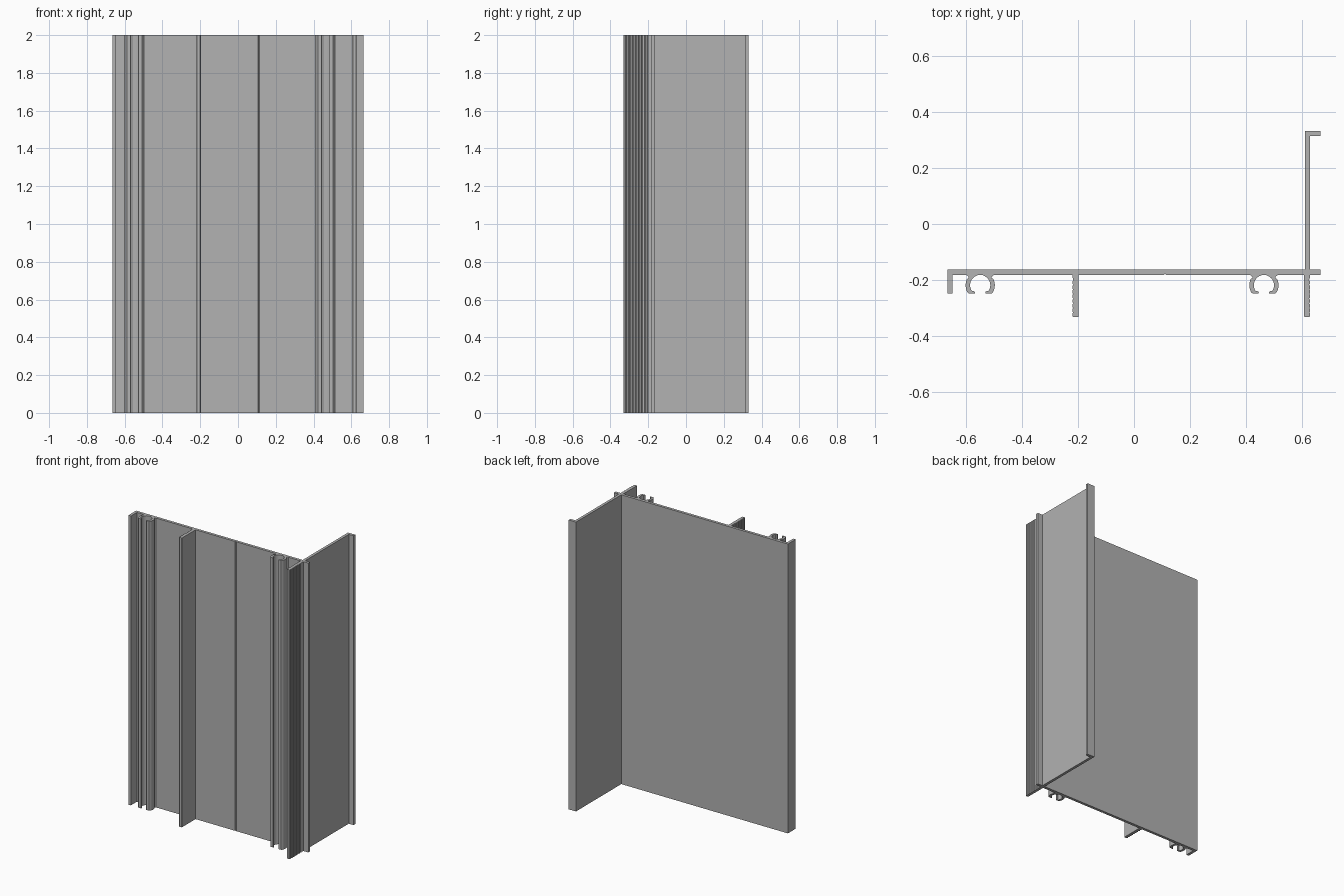
import bpy, bmesh
from math import sin, cos, radians

cube = bpy.data.objects.get("Cube")
if cube:
    bpy.data.objects.remove(cube)

LENGTH = 2.0
BACK, FRONT = -0.163, -0.182      # faces of the main plate
EDGE, DEPTH = 0.665, 0.332        # outer half sizes
LIP = -0.248                      # front limit of lip and screw channels

metal = bpy.data.materials.new("aluminium grey")
metal.use_nodes = True
grey = (0.445, 0.445, 0.445, 1)
metal.diffuse_color = grey
metal.node_tree.nodes["Principled BSDF"].inputs["Base Color"].default_value = grey


def extrude(name, outlines):
    """Extrude closed xy outlines up to the full length."""
    bm = bmesh.new()
    for pts in outlines:
        base = bm.faces.new([bm.verts.new((x, y, 0)) for x, y in pts])
        top = bmesh.ops.extrude_face_region(bm, geom=[base], use_keep_orig=True)["geom"]
        bmesh.ops.translate(bm, vec=(0, 0, LENGTH),
                            verts=[v for v in top if isinstance(v, bmesh.types.BMVert)])
    bmesh.ops.recalc_face_normals(bm, faces=bm.faces)
    mesh = bpy.data.meshes.new(name)
    bm.to_mesh(mesh)
    bm.free()
    mesh.materials.append(metal)
    mesh.shade_smooth()
    mesh.set_sharp_from_angle(angle=radians(28))
    obj = bpy.data.objects.new(name, mesh)
    bpy.context.collection.objects.link(obj)


def arc(cy, r, start, end, steps):
    angles = [radians(start + (end - start) * i / steps) for i in range(steps + 1)]
    return [(r * cos(a), cy + r * sin(a)) for a in angles]


# Main plate with end lip and a shallow marking groove
GROOVE = 0.11
extrude("main_plate", [[
    (-EDGE, BACK), (-EDGE, LIP), (-EDGE + 0.019, LIP), (-EDGE + 0.019, FRONT),
    (GROOVE - 0.005, FRONT), (GROOVE, FRONT + 0.005), (GROOVE + 0.005, FRONT),
    (EDGE, FRONT), (EDGE, BACK)]])

# Rear web with its turned flange
WEB = 0.609
extrude("rear_web", [[
    (WEB, BACK), (WEB + 0.019, BACK), (WEB + 0.019, DEPTH - 0.019),
    (EDGE, DEPTH - 0.019), (EDGE, DEPTH), (WEB, DEPTH)]])


# Front fins, each with one serrated side
def fin(name, smooth_x, toothed_x):
    side = 1 if toothed_x > smooth_x else -1
    pitch, count = 0.0165, 8
    pts = [(smooth_x, FRONT), (smooth_x, -DEPTH + 0.003),
           (smooth_x + side * 0.003, -DEPTH), (toothed_x - side * 0.004, -DEPTH)]
    for i in range(count):
        y = -DEPTH + 0.004 + i * pitch
        pts += [(toothed_x, y), (toothed_x, y + pitch * 0.5),
                (toothed_x - side * 0.004, y + pitch * 0.75)]
    extrude(name, [pts + [(toothed_x, FRONT - 0.006), (toothed_x, FRONT)]])


fin("middle_fin", -0.197, -0.22)
fin("left_fin", 0.606, 0.628)

# Open screw channels, two mirrored jaws each
CY = -0.218
jaw = [(0.008, FRONT)] + arc(CY, 0.036, 70, -35, 12)
jaw += [(0.02, -0.24), (0.018, LIP + 0.002), (0.02, LIP), (0.04, LIP)]
jaw += arc(CY, 0.052, -30, 25, 7)
jaw += [(0.041, -0.193), (0.041, -0.188), (0.049, FRONT)]
for name, cx in (("right_screw_channel", -0.548), ("left_screw_channel", 0.463)):
    extrude(name, [[(cx + s * x, y) for x, y in jaw] for s in (1, -1)])
